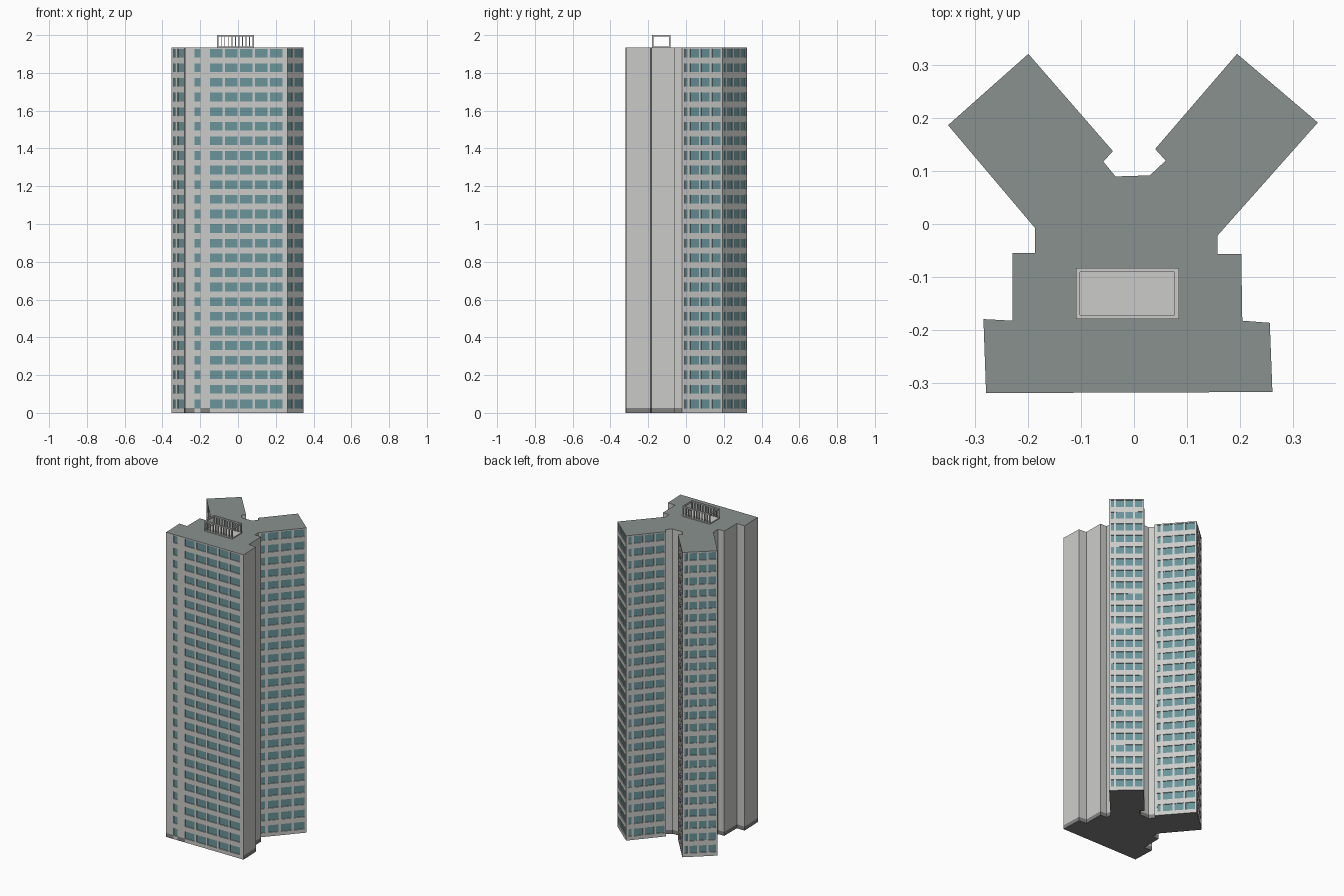
import bpy, bmesh
from mathutils import Vector

if "Cube" in bpy.data.objects:
    bpy.data.objects.remove(bpy.data.objects["Cube"])

TOP = 1.935
FLOORS = 25
STEP = TOP / FLOORS
RECESS = 0.005


def material(name, rgb):
    m = bpy.data.materials.new(name)
    m.diffuse_color = (*rgb, 1)
    m.use_nodes = True
    m.node_tree.nodes["Principled BSDF"].inputs["Base Color"].default_value = m.diffuse_color
    return m


WALL, GLASS, ROOF, PLINTH = range(4)
MATS = [material("light grey wall", (0.60, 0.60, 0.59)),
        material("teal glass", (0.14, 0.30, 0.32)),
        material("roof grey", (0.25, 0.285, 0.275)),
        material("plinth grey", (0.22, 0.22, 0.22))]

# Y-shaped floor plan, counter-clockwise, with the facade type of each edge
PLAN = [(-0.28, -0.32, "front"), (0.262, -0.318, ""), (0.257, -0.187, ""),
        (0.205, -0.183, ""), (0.203, -0.057, ""), (0.158, -0.057, ""),
        (0.158, -0.022, "wing"), (0.348, 0.192, "wing"), (0.195, 0.322, "wing"),
        (0.04, 0.142, ""), (0.06, 0.12, ""), (0.03, 0.092, ""),
        (-0.035, 0.09, ""), (-0.058, 0.118, ""), (-0.04, 0.138, "wing"),
        (-0.2, 0.322, "wing"), (-0.352, 0.187, "wing"), (-0.187, -0.008, ""),
        (-0.187, -0.055, ""), (-0.23, -0.055, ""), (-0.23, -0.183, ""),
        (-0.285, -0.18, "")]

# window columns as fractions of the wall length: one slim, then wide ones
COLUMNS = {"": [],
           "wing": [(0.06, 0.14), (0.20, 0.42), (0.47, 0.69), (0.74, 0.96)],
           "front": [(0.092, 0.148)] + [(0.243 + k * 0.146, 0.367 + k * 0.146)
                                        for k in range(5)]}


def finish(bm, name):
    me = bpy.data.meshes.new(name)
    bm.to_mesh(me)
    bm.free()
    for m in MATS:
        me.materials.append(m)
    ob = bpy.data.objects.new(name, me)
    bpy.context.collection.objects.link(ob)
    return ob


def quad(bm, pts, mat):
    f = bm.faces.new([bm.verts.new(p) for p in pts])
    f.material_index = mat


def facade(bm, a, b, kind):
    """One wall: solid strips plus columns of recessed windows."""
    a, b = Vector((*a, 0)), Vector((*b, 0))
    d = (b - a).normalized()
    inward = Vector((-d.y, d.x, 0)) * RECESS

    def pt(u, z, deep=False):
        p = a.lerp(b, u) + Vector((0, 0, z))
        return p + inward if deep else p

    def patch(u0, u1, z0, z1, mat=WALL):
        quad(bm, [pt(u0, z0), pt(u1, z0), pt(u1, z1), pt(u0, z1)], mat)

    def solid(u0, u1):
        if kind == "" or (kind == "front" and u0 < 0.2):
            patch(u0, u1, 0, 0.025, PLINTH)
            patch(u0, u1, 0.025, TOP)
        else:
            patch(u0, u1, 0, TOP)

    u = 0
    for u0, u1 in COLUMNS[kind]:
        solid(u, u0)
        z = 0
        for i in range(FLOORS):
            z0 = i * STEP + 0.024
            z1 = z0 + 0.046
            patch(u0, u1, z, z0)
            ring = [(u0, z0), (u1, z0), (u1, z1), (u0, z1)]
            quad(bm, [pt(*c, True) for c in ring], GLASS)
            for p, q in zip(ring, ring[1:] + ring[:1]):
                quad(bm, [pt(*p), pt(*q), pt(*q, True), pt(*p, True)], WALL)
            z = z1
        patch(u0, u1, z, TOP)
        u = u1
    solid(u, 1)


# tower walls and underside
bm = bmesh.new()
for p, q in zip(PLAN, PLAN[1:] + PLAN[:1]):
    facade(bm, p[:2], q[:2], p[2])
quad(bm, [(x, y, 0) for x, y, _ in reversed(PLAN)], PLINTH)
bmesh.ops.remove_doubles(bm, verts=bm.verts, dist=1e-5)
finish(bm, "tower_walls")

# roof with a thin light parapet lip
bm = bmesh.new()
quad(bm, [(x, y, TOP) for x, y, _ in PLAN], ROOF)
bm.faces.ensure_lookup_table()
lip = bmesh.ops.inset_region(bm, faces=bm.faces[:], thickness=0.004, depth=-0.004)
for f in lip["faces"]:
    f.material_index = WALL
finish(bm, "roof")


def box(bm, x0, x1, y0, y1, z0, z1):
    vs = bmesh.ops.create_cube(bm, size=1)["verts"]
    for v in vs:
        v.co = ((x0 + x1) / 2 + v.co.x * (x1 - x0),
                (y0 + y1) / 2 + v.co.y * (y1 - y0),
                (z0 + z1) / 2 + v.co.z * (z1 - z0))


# rooftop railing: floor pad, top rim and upright bars front and back
X0, X1, Y0, Y1, T = -0.11, 0.085, -0.18, -0.083, 0.008
bm = bmesh.new()
box(bm, X0, X1, Y0, Y1, TOP - 0.006, TOP + 0.006)
finish(bm, "railing_floor")
bm = bmesh.new()
for y in (Y0, Y1 - T):
    box(bm, X0, X1, y, y + T, 2 - T, 2)
    for k in range(11):
        x = X0 + k * (X1 - X0 - T) / 10
        w = T if k in (0, 10) else T * 0.6
        box(bm, x, x + w, y, y + T, TOP, 2 - T)
for x in (X0, X1 - T):
    box(bm, x, x + T, Y0 + T, Y1 - T, 2 - T, 2)
finish(bm, "roof_railing")
